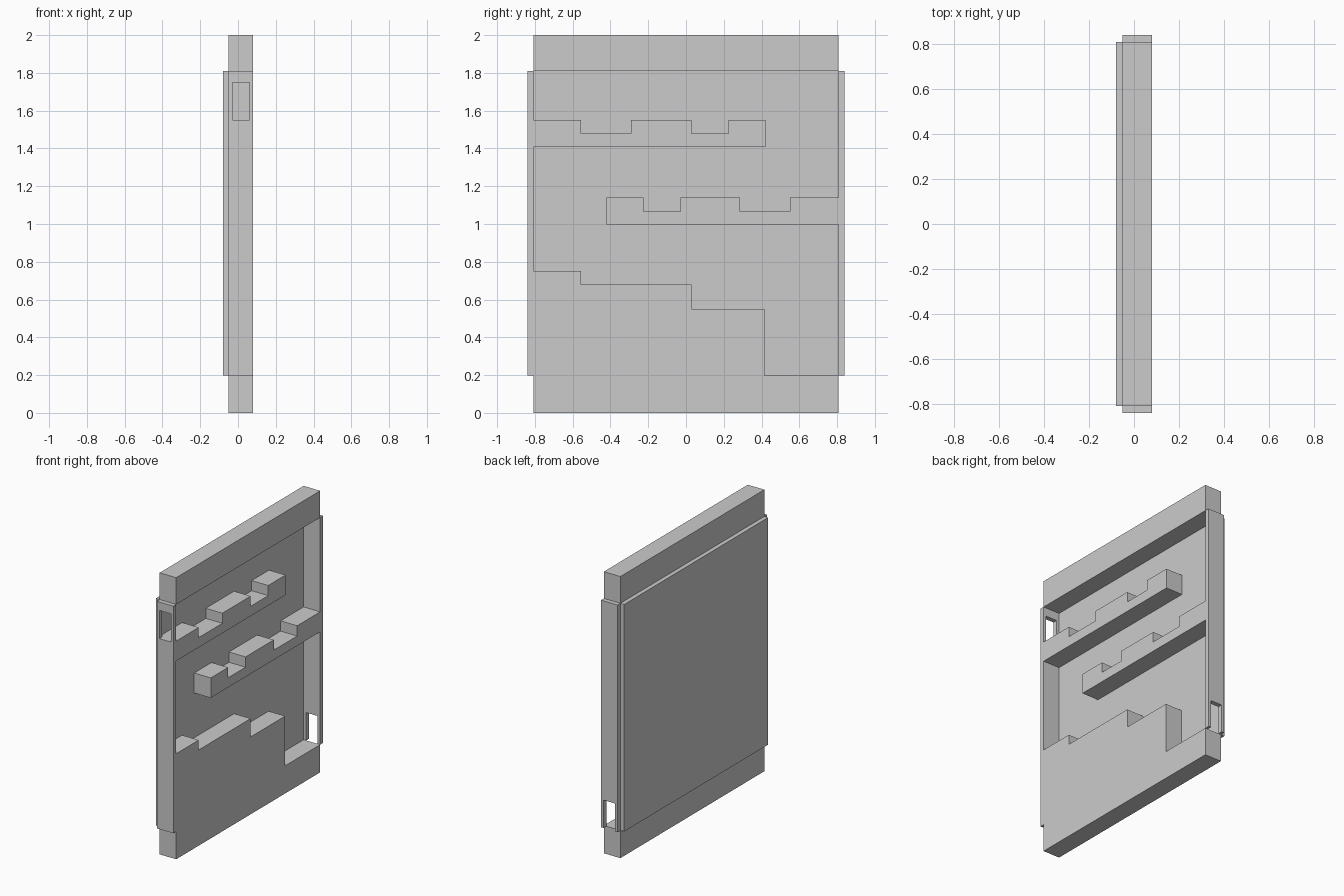
import bpy
import bmesh

if "Cube" in bpy.data.objects:
    bpy.data.objects.remove(bpy.data.objects["Cube"])

W = 0.808              # half width of the board
OUT = 0.84             # outer face of the side walls
XB, XF = -0.05, 0.08   # back and front of the relief
Z0, Z1 = 0.197, 1.81   # pocket bottom and top

grey = bpy.data.materials.new("plain_grey")
grey.diffuse_color = (0.6, 0.6, 0.6, 1)
grey.use_nodes = True
grey.node_tree.nodes["Principled BSDF"].inputs["Base Color"].default_value = grey.diffuse_color


def extrude(name, outline, x0, x1):
    """Extrude a (y, z) outline along x."""
    bm = bmesh.new()
    face = bm.faces.new([bm.verts.new((x0, y, z)) for y, z in outline])
    ext = bmesh.ops.extrude_face_region(bm, geom=[face])
    moved = [g for g in ext["geom"] if isinstance(g, bmesh.types.BMVert)]
    bmesh.ops.translate(bm, verts=moved, vec=(x1 - x0, 0, 0))
    bmesh.ops.recalc_face_normals(bm, faces=bm.faces)
    me = bpy.data.meshes.new(name)
    bm.to_mesh(me)
    bm.free()
    me.materials.append(grey)
    ob = bpy.data.objects.new(name, me)
    bpy.context.collection.objects.link(ob)
    return ob


def box(name, y0, y1, z0, z1, x0=XB, x1=XF):
    return extrude(name, [(y0, z0), (y1, z0), (y1, z1), (y0, z1)], x0, x1)


def stepped(name, bottom, ys, tops):
    """Solid with a flat bottom and a stepped top."""
    pts = [(ys[-1], bottom), (ys[0], bottom)]
    for a, b, z in zip(ys, ys[1:], tops):
        pts += [(a, z), (b, z)]
    # drop a repeated corner where a step reaches the bottom
    return extrude(name, pts, XB, XF)


def wall(name, side, door_z0, door_z1):
    """Side wall with a doorway, cut as a profile in (x, z)."""
    y0, y1 = sorted((side * W, side * OUT))
    cut = box(name + "_cutter", y0 - 0.1, y1 + 0.1, door_z0, door_z1, -0.03, 0.06)
    ob = box(name, y0, y1, Z0, Z1)
    mod = ob.modifiers.new("doorway", "BOOLEAN")
    mod.object = cut
    mod.operation = "DIFFERENCE"
    mod.solver = "EXACT"
    cut.hide_render = True
    cut.hide_set(True)


# back plate and top beam
box("back_plate", -W, W, Z0, Z1, -0.08, XB)
box("top_beam", -W, W, Z1, 2.0)

# ground block with steps going down to the exit
box("base_block", -W, W, 0, Z0)
stepped("ground_steps", Z0, [-W, -0.555, 0.028, 0.415], [0.75, 0.68, 0.55])

# two notched platforms, one fixed to each wall
stepped("upper_platform", 1.408, [-W, -0.555, -0.29, 0.028, 0.225, 0.42],
        [1.55, 1.478, 1.55, 1.478, 1.55])
stepped("lower_platform", 0.998, [-0.42, -0.225, -0.03, 0.287, 0.55, W],
        [1.14, 1.067, 1.14, 1.067, 1.14])

# side walls: entrance high on one side, exit low on the other
wall("entrance_wall", -1, 1.55, 1.75)
wall("exit_wall", 1, Z0 - 0.05, 0.395)
